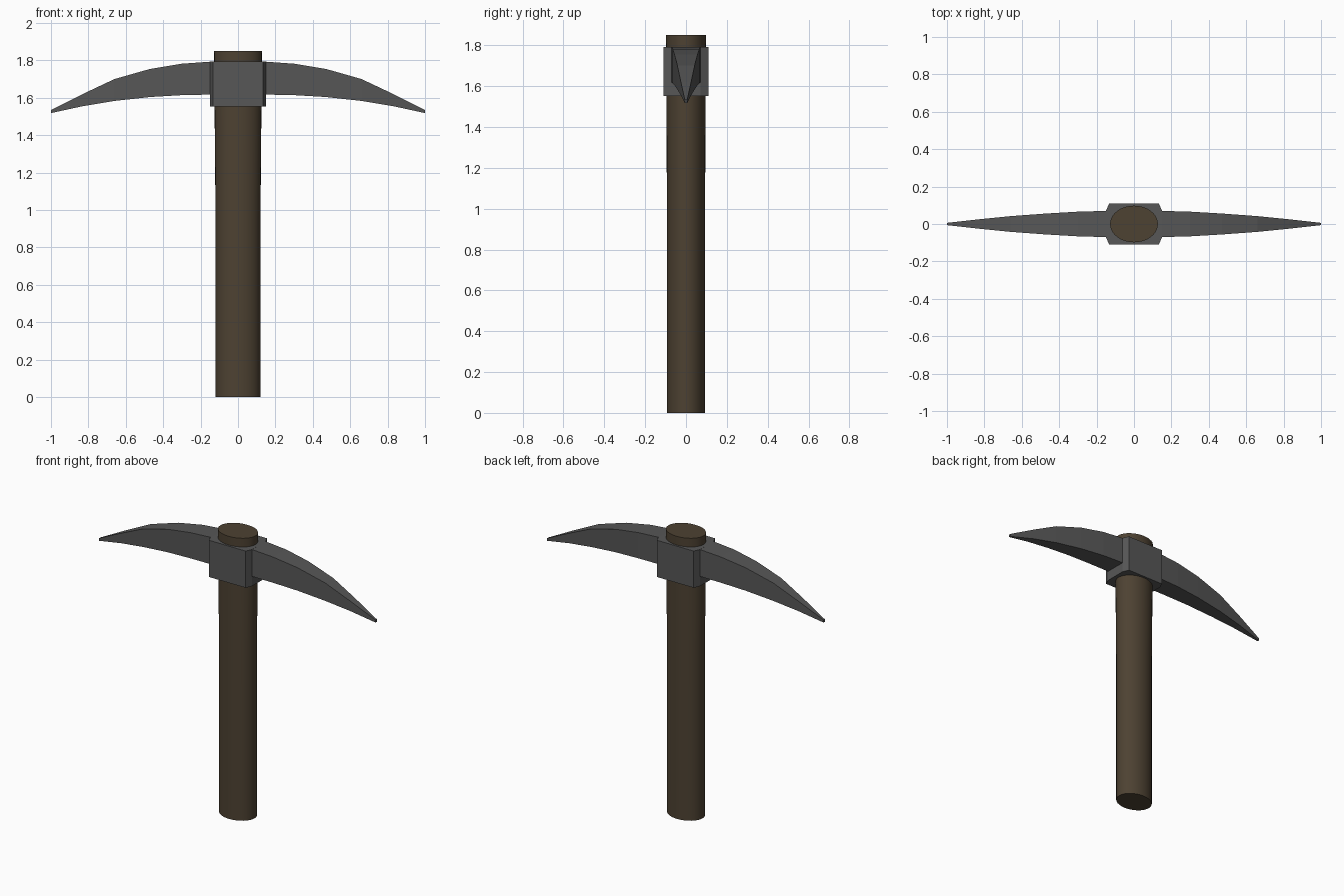
import bpy, bmesh, math

if "Cube" in bpy.data.objects:
    bpy.data.objects.remove(bpy.data.objects["Cube"])


def material(name, rgb):
    m = bpy.data.materials.new(name)
    m.diffuse_color = (*rgb, 1)
    m.use_nodes = True
    m.node_tree.nodes["Principled BSDF"].inputs["Base Color"].default_value = m.diffuse_color
    return m


wood = material("dark wood", (0.075, 0.054, 0.032))
iron = material("dark iron", (0.095, 0.095, 0.095))


def loft(name, rings, mat):
    """Skin a list of equal-length point rings, capped at both ends."""
    bm = bmesh.new()
    loops = [[bm.verts.new(p) for p in ring] for ring in rings]
    n = len(loops[0])
    for a, b in zip(loops, loops[1:]):
        for i in range(n):
            j = (i + 1) % n
            bm.faces.new((a[i], a[j], b[j], b[i]))
    bm.faces.new(loops[0][::-1])
    bm.faces.new(loops[-1])
    bmesh.ops.recalc_face_normals(bm, faces=bm.faces)
    me = bpy.data.meshes.new(name)
    bm.to_mesh(me)
    bm.free()
    me.materials.append(mat)
    ob = bpy.data.objects.new(name, me)
    bpy.context.collection.objects.link(ob)
    return ob


# Oval handle, flaring very slightly toward the head
def oval(rx, ry, z, n=32):
    return [(rx * math.cos(2 * math.pi * i / n), ry * math.sin(2 * math.pi * i / n), z)
            for i in range(n)]


handle = loft("handle", [oval(0.12, 0.093, 0), oval(0.12, 0.093, 0.95),
                         oval(0.128, 0.098, 1.85)], wood)
bpy.context.view_layer.objects.active = handle
handle.select_set(True)
bpy.ops.object.shade_smooth_by_angle(angle=math.radians(40))

# Chamfered collar around the handle
outline = [(0.15, -0.07), (0.15, 0.07), (0.133, 0.11), (-0.133, 0.11),
           (-0.15, 0.07), (-0.15, -0.07), (-0.133, -0.11), (0.133, -0.11)]
loft("collar", [[(x, y, z) for x, y in outline] for z in (1.553, 1.793)], iron)

# Curved tapering picks: x, half width, bottom z, top z
stations = [(0.145, 0.07, 1.617, 1.793), (0.30, 0.066, 1.614, 1.782),
            (0.47, 0.056, 1.604, 1.754), (0.66, 0.042, 1.583, 1.70),
            (0.83, 0.025, 1.555, 1.62), (1.0, 0.006, 1.518, 1.535)]
for side, name in ((1, "right_pick"), (-1, "left_pick")):
    loft(name, [[(side * x, -w, lo), (side * x, w, lo), (side * x, w, hi), (side * x, -w, hi)]
                for x, w, lo, hi in stations], iron)
